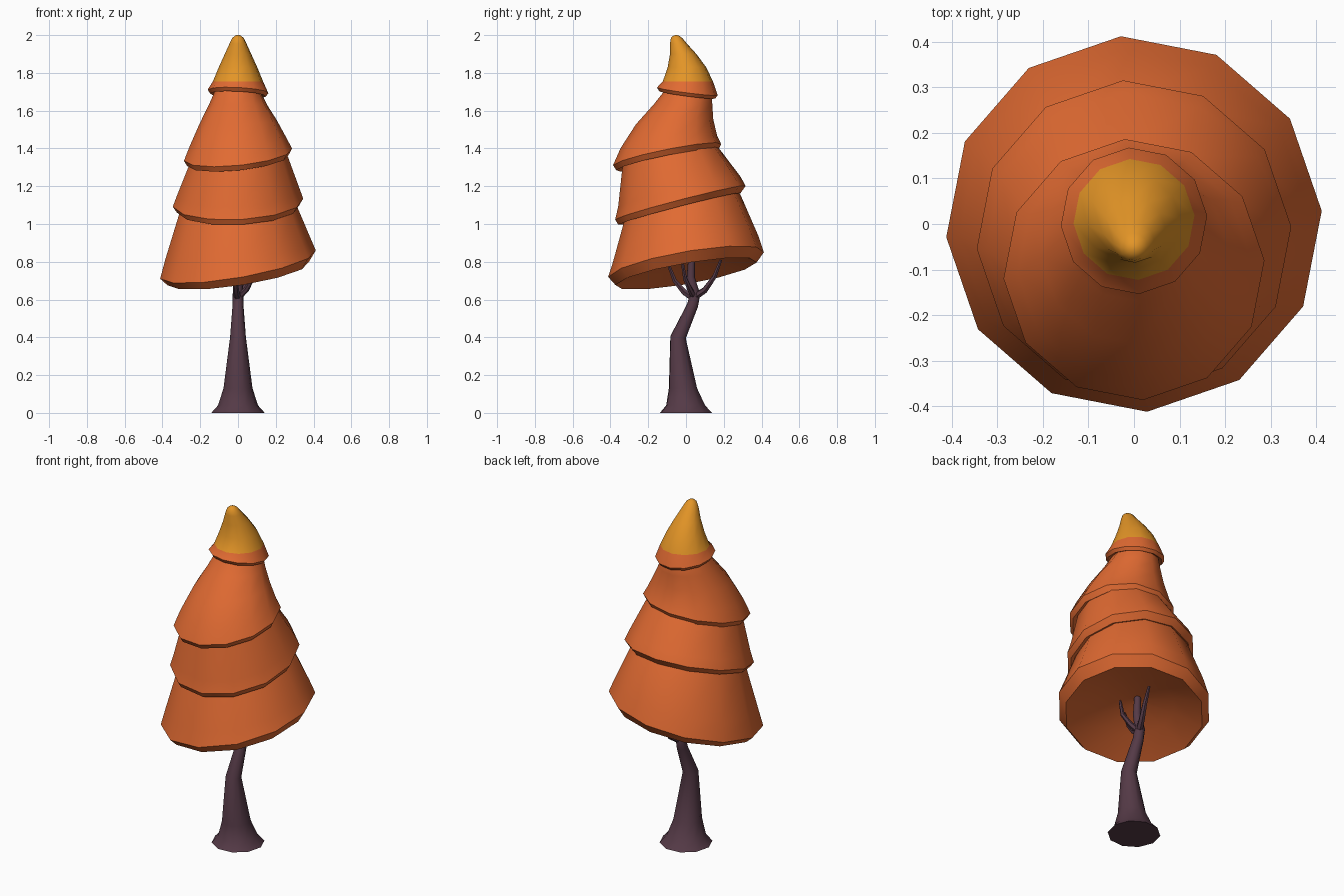
import bpy, bmesh, math
from mathutils import Vector


def material(name, color):
    m = bpy.data.materials.new(name)
    m.diffuse_color = (*color, 1)
    return m


ORANGE = material("orange leaves", (0.75, 0.145, 0.032))
GOLD = material("golden tip", (0.77, 0.30, 0.02))
BARK = material("dark bark", (0.09, 0.042, 0.062))


def finish(bm, name, mats, angle=40):
    bmesh.ops.recalc_face_normals(bm, faces=bm.faces)
    mesh = bpy.data.meshes.new(name)
    bm.to_mesh(mesh)
    bm.free()
    for m in mats:
        mesh.materials.append(m)
    ob = bpy.data.objects.new(name, mesh)
    bpy.context.collection.objects.link(ob)
    bpy.ops.object.select_all(action='DESELECT')
    ob.select_set(True)
    bpy.context.view_layer.objects.active = ob
    bpy.ops.object.shade_smooth_by_angle(angle=math.radians(angle))
    return ob


def bridge(bm, rings):
    n = len(rings[0])
    for a, b in zip(rings, rings[1:]):
        for i in range(n):
            j = (i + 1) % n
            bm.faces.new((a[i], a[j], b[j], b[i]))
    bm.faces.new(rings[0])
    bm.faces.new(rings[-1])


# Stack of tilted rings: (centre y, z, radius, slope along x, slope along y)
def loft(name, rows, mats, sides=12, gold_from=None):
    bm = bmesh.new()
    rings = []
    for cy, z, r, sx, sy in rows:
        ring = []
        for i in range(sides):
            a = math.radians(4) + math.tau * i / sides
            x, y = r * math.cos(a), r * math.sin(a)
            ring.append(bm.verts.new((x, cy + y, z + sx * x + sy * y)))
        rings.append(ring)
    bridge(bm, rings)
    if gold_from is not None:
        for f in bm.faces:
            if f.calc_center_median().z > gold_from:
                f.material_index = 1
    return finish(bm, name, mats)


# Tapered round limb along a list of points (x, y, z, radius)
def limb(name, pts, sides=6):
    bm = bmesh.new()
    rings = []
    for k, (x, y, z, r) in enumerate(pts):
        p, q = pts[max(k - 1, 0)], pts[min(k + 1, len(pts) - 1)]
        d = Vector(q[:3]) - Vector(p[:3])
        rot = Vector((0, 0, 1)).rotation_difference(d)
        rings.append([bm.verts.new(Vector((x, y, z)) + rot @ Vector(
            (r * math.cos(math.tau * i / sides), r * math.sin(math.tau * i / sides), 0)))
            for i in range(sides)])
    bridge(bm, rings)
    return finish(bm, name, [BARK], 50)


# Bottom tier with shallow hollow underside
loft("bottom_tier", [
    (0, 0.82, 0.04, 0.15, 0.17),
    (0, 0.79, 0.22, 0.15, 0.17),
    (0, 0.737, 0.375, 0.15, 0.17),
    (0, 0.785, 0.413, 0.17, 0.17),
    (-0.002, 0.87, 0.385, 0.13, 0.19),
    (-0.02, 1.08, 0.31, 0.05, 0.24),
    (-0.03, 1.17, 0.26, 0.04, 0.25)], [ORANGE])

# Second tier
loft("second_tier", [
    (-0.03, 1.11, 0.24, 0.04, 0.26),
    (-0.035, 1.08, 0.325, 0.04, 0.26),
    (-0.03, 1.113, 0.346, 0.045, 0.26),
    (-0.035, 1.17, 0.325, 0.05, 0.25),
    (-0.08, 1.345, 0.258, 0.1, 0.21),
    (-0.09, 1.43, 0.22, 0.1, 0.2)], [ORANGE])

# Third tier, bending back towards the tip
loft("third_tier", [
    (-0.10, 1.37, 0.20, 0.1, 0.2),
    (-0.10, 1.337, 0.27, 0.1, 0.2),
    (-0.10, 1.367, 0.287, 0.1, 0.2),
    (-0.09, 1.435, 0.256, 0.08, 0.13),
    (-0.06, 1.54, 0.205, 0.05, 0.06),
    (-0.015, 1.63, 0.155, 0, -0.03),
    (0.015, 1.70, 0.122, -0.03, -0.12),
    (0.012, 1.74, 0.10, -0.03, -0.1)], [ORANGE])

# Top cap, gold above the level seam
loft("top_cap", [
    (0.005, 1.70, 0.11, -0.05, -0.12),
    (0.007, 1.683, 0.148, -0.05, -0.13),
    (0.007, 1.702, 0.161, -0.05, -0.13),
    (0.01, 1.755, 0.133, 0, 0),
    (0.005, 1.83, 0.102, 0, 0),
    (-0.015, 1.90, 0.070, 0, 0),
    (-0.04, 1.955, 0.045, 0, 0),
    (-0.05, 1.985, 0.030, 0, 0),
    (-0.052, 1.997, 0.015, 0, 0),
    (-0.052, 2.0, 0.004, 0, 0)], [ORANGE, GOLD], gold_from=1.757)

# Trunk with flared foot and a kink
loft("trunk", [
    (0, 0, 0.142, 0, 0),
    (-0.002, 0.04, 0.106, 0, 0),
    (-0.016, 0.13, 0.077, 0, 0),
    (-0.042, 0.40, 0.042, 0, -0.15),
    (0.035, 0.57, 0.029, 0, -0.3),
    (0.048, 0.63, 0.028, 0, -0.1),
    (0.025, 0.72, 0.022, 0, 0),
    (0.03, 0.83, 0.018, 0, 0)], [BARK], sides=10)

# Branches reaching into the foliage
branches = [
    [(0, 0.04, 0.61, 0.02), (0.03, 0.10, 0.65, 0.017), (0.05, 0.15, 0.72, 0.013), (0.05, 0.185, 0.81, 0.008)],
    [(0, 0.05, 0.60, 0.02), (-0.01, -0.01, 0.64, 0.017), (-0.015, -0.06, 0.70, 0.013), (-0.01, -0.095, 0.79, 0.008)],
    [(0, 0.045, 0.61, 0.018), (0.045, 0.02, 0.655, 0.015), (0.075, -0.005, 0.71, 0.012), (0.08, -0.02, 0.80, 0.008)],
]
for i, pts in enumerate(branches):
    limb(f"branch_{i + 1}", pts)
